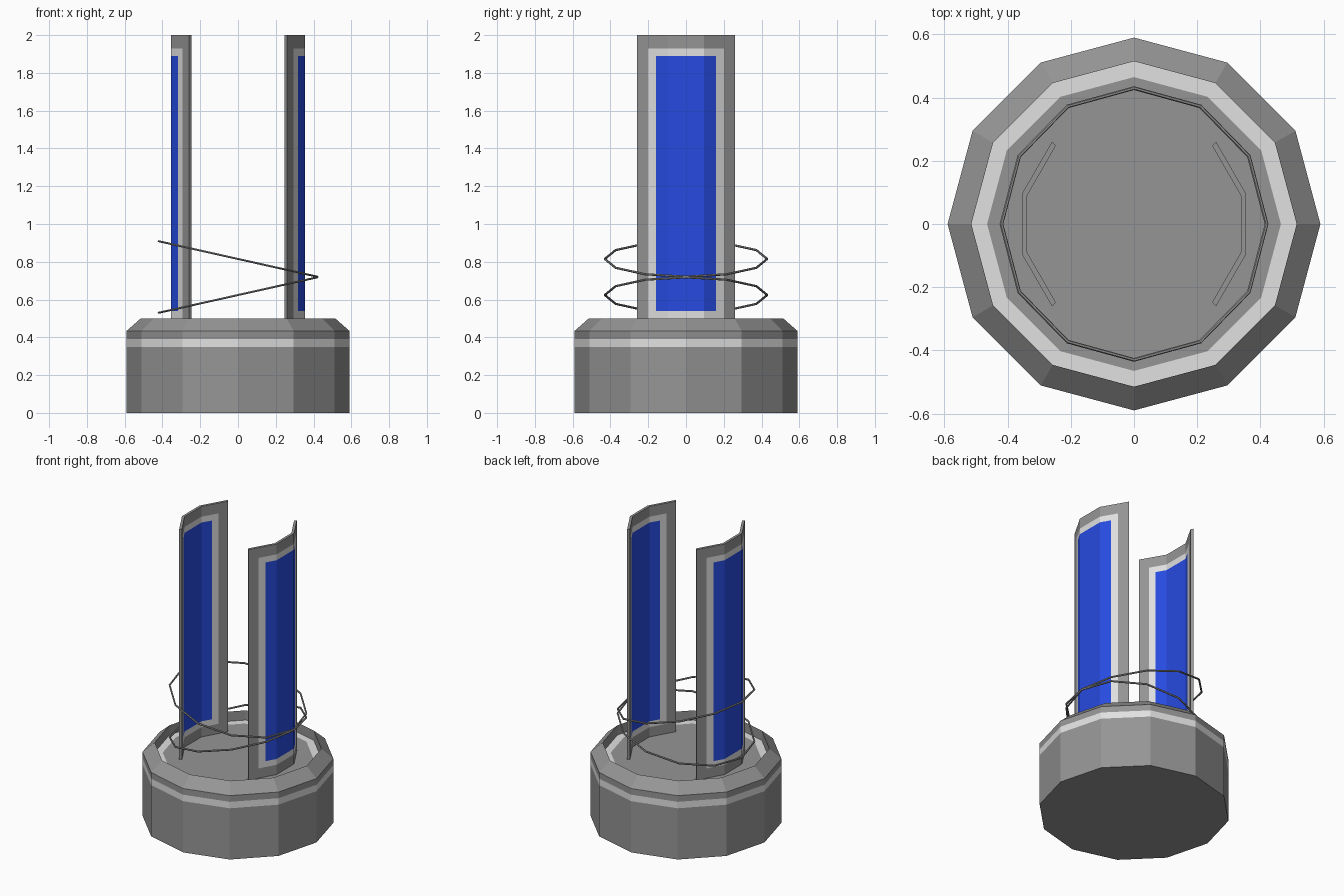
import bpy, bmesh, math
from mathutils import Matrix

cube = bpy.data.objects.get("Cube")
if cube:
    bpy.data.objects.remove(cube)


def material(name, rgb):
    m = bpy.data.materials.new(name)
    m.use_nodes = True
    m.diffuse_color = (*rgb, 1)
    m.node_tree.nodes["Principled BSDF"].inputs["Base Color"].default_value = (*rgb, 1)
    return m


MATS = [material("mid grey", (0.30, 0.30, 0.30)),
        material("light grey", (0.75, 0.75, 0.75)),
        material("deep blue", (0.02, 0.07, 0.75))]
GREY, LIGHT, BLUE = range(3)


def finish(name, bm):
    bmesh.ops.recalc_face_normals(bm, faces=bm.faces)
    mesh = bpy.data.meshes.new(name)
    bm.to_mesh(mesh)
    bm.free()
    for m in MATS:
        mesh.materials.append(m)
    obj = bpy.data.objects.new(name, mesh)
    bpy.context.collection.objects.link(obj)
    return obj


def ring(bm, r, z, n=12):
    return [bm.verts.new((r * math.cos(math.tau * i / n), r * math.sin(math.tau * i / n), z))
            for i in range(n)]


# Twelve-sided base: wall, painted band, bevel, then a recessed floor
FLOOR = 0.434
profile = [(0.59, 0, GREY), (0.59, 0.348, LIGHT), (0.59, 0.392, GREY), (0.59, FLOOR, GREY),
           (0.515, 0.5, GREY), (0.515, FLOOR, LIGHT), (0.465, FLOOR, GREY)]
bm = bmesh.new()
rings = [ring(bm, r, z) for r, z, _ in profile]
for lower, upper, (_, _, mat) in zip(rings, rings[1:], profile):
    for i in range(12):
        j = (i + 1) % 12
        bm.faces.new((lower[i], lower[j], upper[j], upper[i])).material_index = mat
bm.faces.new(rings[0])
bm.faces.new(rings[-1])
finish("base", bm)

# Curved panels: three-sided arcs with a framed blue field on both faces
OUTER, INNER = 0.3675, 0.35
HEIGHTS = [FLOOR, 0.5, 0.54, 1.89, 1.93, 2.0]
half = [0.095, 0.16, 0.2, 0.26]
STEPS = [-y for y in reversed(half)] + half


def arc_point(y):
    """Point on the outer arc at sideways offset y."""
    bend, end = (OUTER * math.cos(math.radians(a)) for a in (15, 45))
    t = max(0, (abs(y) - half[0]) / (half[-1] - half[0]))
    return bend + (end - bend) * t, y


def panel(name, side):
    bm = bmesh.new()
    grids = []
    for scale in (1, INNER / OUTER):
        pts = [arc_point(y) for y in STEPS]
        grids.append([[bm.verts.new((side * x * scale, y * scale, z)) for x, y in pts]
                      for z in HEIGHTS])
    rows, cols = len(HEIGHTS) - 1, len(STEPS) - 1
    for g in grids:
        for r in range(rows):
            for c in range(cols):
                depth = min(r, rows - 1 - r, c, cols - 1 - c, BLUE)
                f = bm.faces.new((g[r][c], g[r][c + 1], g[r + 1][c + 1], g[r + 1][c]))
                f.material_index = depth
    # Close the thin edges
    a, b = grids
    for r in (0, rows):
        for c in range(cols):
            bm.faces.new((a[r][c], a[r][c + 1], b[r][c + 1], b[r][c]))
    for c in (0, cols):
        for r in range(rows):
            bm.faces.new((a[r][c], a[r + 1][c], b[r + 1][c], b[r][c]))
    finish(name, bm)


panel("left_panel", 1)
panel("right_panel", -1)


# Two thin tilted hoops that meet on the left side
def hoop(name, z, tilt, n=12, sides=6, radius=0.43, tube=0.006):
    bm = bmesh.new()
    loops = []
    for k in range(sides):
        a = math.tau * k / sides
        loops.append(ring(bm, radius + tube * math.cos(a), tube * math.sin(a), n))
    for k in range(sides):
        p, q = loops[k], loops[(k + 1) % sides]
        for i in range(n):
            j = (i + 1) % n
            bm.faces.new((p[i], p[j], q[j], q[i])).material_index = GREY
    bm.transform(Matrix.Translation((0, 0, z)) @ Matrix.Rotation(math.radians(tilt), 4, "Y"))
    finish(name, bm)


hoop("upper_hoop", 0.815, 12.6)
hoop("lower_hoop", 0.624, -12.6)
